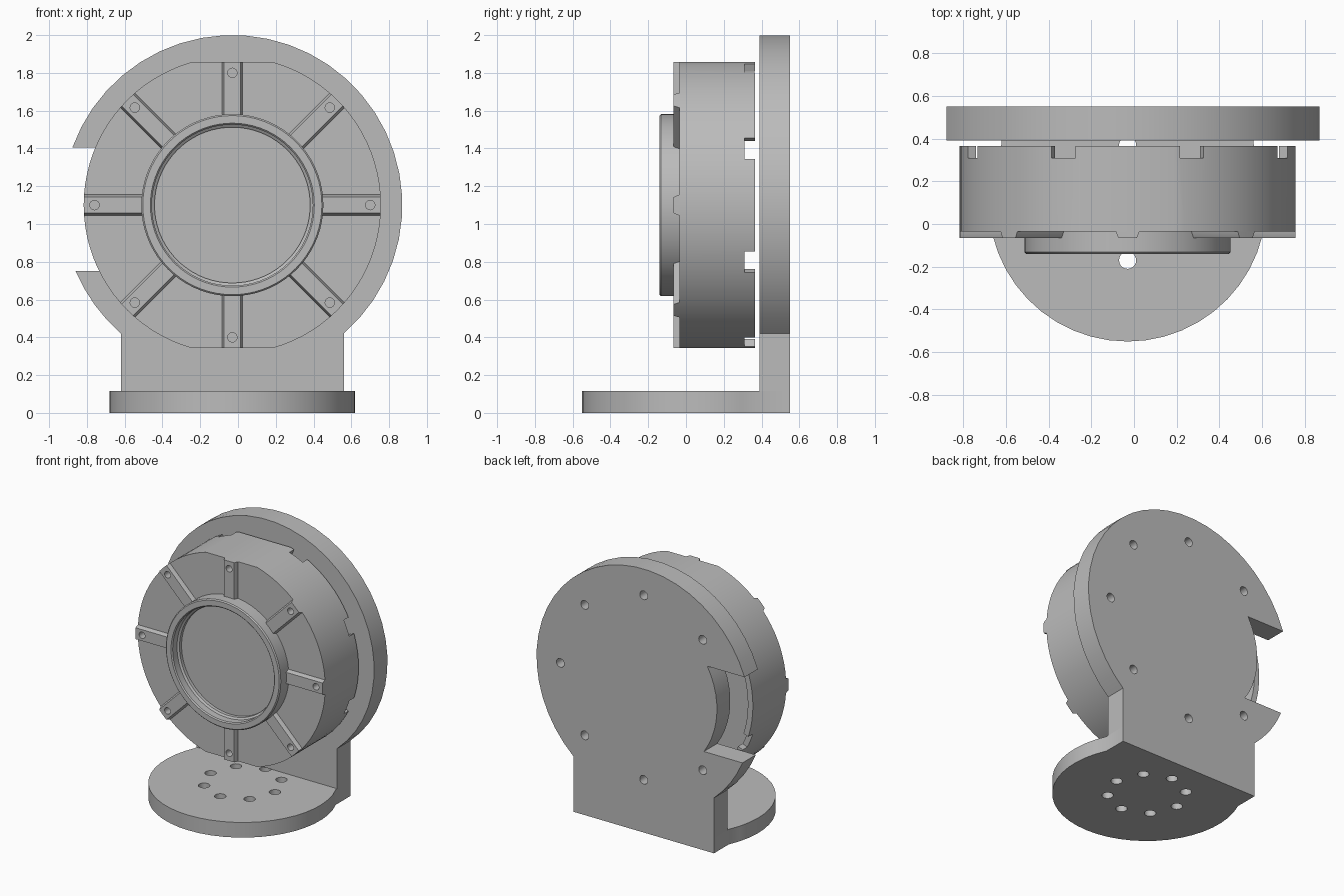
import bpy, bmesh
from math import sin, cos, asin, acos, radians, degrees, pi

if "Cube" in bpy.data.objects:
    bpy.data.objects.remove(bpy.data.objects["Cube"])

CX, CZ = -0.03, 1.10      # axis of the round housing
BASE_Y = 0.10             # centre of the round foot

grey = bpy.data.materials.new("plain grey")
grey.use_nodes = True
grey.diffuse_color = (0.5, 0.5, 0.5, 1)
grey.node_tree.nodes["Principled BSDF"].inputs["Base Color"].default_value = (0.5, 0.5, 0.5, 1)


def arc(r, a0, a1, n, u=0, v=0):
    """Points on an arc, angles in degrees, both ends included."""
    return [(u + r * cos(radians(a0 + (a1 - a0) * i / n)),
             v + r * sin(radians(a0 + (a1 - a0) * i / n))) for i in range(n + 1)]


def circle(r, n, u=0, v=0):
    return arc(r, 0, 360, n, u, v)[:-1]


def flatted(r, flat):
    """Circle with a flat at the top and the bottom."""
    a = degrees(asin(flat / r))
    return arc(r, -a, a, 36) + arc(r, 180 - a, 180 + a, 36)


def prism(bm, pts, d0, d1, upright=False):
    """Extrude an outline along y about the housing axis, or along z if upright."""
    def place(p, d):
        return (p[0] + CX, p[1], d) if upright else (p[0] + CX, d, p[1] + CZ)
    lo = [bm.verts.new(place(p, d0)) for p in pts]
    hi = [bm.verts.new(place(p, d1)) for p in pts]
    bm.faces.new(lo)
    bm.faces.new(hi[::-1])
    for i in range(len(pts)):
        j = (i + 1) % len(pts)
        bm.faces.new((lo[i], hi[i], hi[j], lo[j]))


def finish(bm, name):
    bmesh.ops.recalc_face_normals(bm, faces=bm.faces)
    mesh = bpy.data.meshes.new(name)
    bm.to_mesh(mesh)
    bm.free()
    mesh.materials.append(grey)
    ob = bpy.data.objects.new(name, mesh)
    bpy.context.collection.objects.link(ob)
    return ob


def solids(name, items, upright=False):
    bm = bmesh.new()
    for pts, d0, d1 in items:
        prism(bm, pts, d0, d1, upright)
    return finish(bm, name)


def activate(ob):
    bpy.ops.object.select_all(action='DESELECT')
    ob.select_set(True)
    bpy.context.view_layer.objects.active = ob


def boolean(ob, cutter, operation='DIFFERENCE', keep=False):
    cutter.hide_render = True
    mod = ob.modifiers.new("cut", 'BOOLEAN')
    mod.operation, mod.object, mod.solver = operation, cutter, 'EXACT'
    activate(ob)
    bpy.ops.object.modifier_apply(modifier=mod.name)
    if not keep:
        bpy.data.objects.remove(cutter)


def smooth(ob):
    activate(ob)
    bpy.ops.object.shade_smooth_by_angle(angle=radians(25))


def turned(pts, angle):
    c, s = cos(angle), sin(angle)
    return [(u * c - v * s, u * s + v * c) for u, v in pts]


# Back plate: disc and post in one outline, with a side notch
R, NR, HALF = 0.9, 0.615, 0.59
up, down = 0.305, 0.35
join = degrees(acos(HALF / R))
notch = lambda h, r: degrees(asin(h / r))
outline = (arc(R, -join, 180 - notch(up, R), 28)
           + arc(NR, 180 - notch(up, NR), 180 + notch(down, NR), 10)
           + arc(R, 180 + notch(down, R), 180 + join, 4)
           + [(-HALF, 0.115 - CZ), (HALF, 0.115 - CZ)])
plate = solids("back_plate", [(outline, 0.39, 0.55)])
boolean(plate, solids("plate_hole_cutter", [
    (circle(0.033, 20, 0.7 * cos(k * pi / 4), 0.7 * sin(k * pi / 4)), 0.3, 0.6)
    for k in range(8) if k != 4]))
smooth(plate)

# Foot: round at the front, square under the post, ring of eight holes
BR = 0.65
a = degrees(acos(HALF / BR))
foot = solids("foot", [(arc(BR, 180 - a, 360 + a, 30, 0, BASE_Y)
                        + [(HALF, 0.55), (-HALF, 0.55)], 0, 0.115)], True)
boolean(foot, solids("foot_hole_cutter", [
    (circle(0.04, 20, 0.27 * cos(k * pi / 4), BASE_Y + 0.27 * sin(k * pi / 4)), -0.1, 0.2)
    for k in range(8)], True))
smooth(foot)

# Housing: hollow drum with slots around the rear rim
housing = solids("housing", [(flatted(0.787, 0.757), -0.035, 0.365)])
boolean(housing, solids("cavity_cutter", [(flatted(0.745, 0.715), 0.03, 0.5)]))
slot = [(0.6, -0.06), (0.9, -0.06), (0.9, 0.06), (0.6, 0.06)]
boolean(housing, solids("slot_cutter", [
    (turned(slot, (k + 0.5) * pi / 4), 0.31, 0.5) for k in range(8)]))


# Ribs: eight raised bars with sloping sides, trimmed to the housing outline
bm = bmesh.new()
for k in range(8):
    ends = []
    for r in (0.46, 0.9):
        section = [(-0.055, -0.03), (-0.055, -0.037), (-0.043, -0.065),
                   (0.043, -0.065), (0.055, -0.037), (0.055, -0.03)]
        ring = []
        for w, y in section:
            (u, v), = turned([(r, w)], k * pi / 4)
            ring.append(bm.verts.new((u + CX, y, v + CZ)))
        ends.append(ring)
    bm.faces.new(ends[0])
    bm.faces.new(ends[1][::-1])
    for i in range(6):
        j = (i + 1) % 6
        bm.faces.new((ends[0][i], ends[1][i], ends[1][j], ends[0][j]))
ribs = finish(bm, "ribs")
boolean(ribs, solids("rib_trimmer", [(flatted(0.787, 0.757), -0.2, 0.1)]), 'INTERSECT')

# Screw holes through the ribs into the housing
screws = solids("screw_hole_cutter", [
    (circle(0.025, 16, r * cos(k * pi / 4), r * sin(k * pi / 4)), -0.2, 0.0)
    for k in range(8) for r in [0.70 if k in (2, 6) else 0.73]])
boolean(ribs, screws, keep=True)
boolean(housing, screws)
smooth(ribs)
smooth(housing)

# Front collar: turned ring with a stepped bore
profile = [(0.482, -0.03), (0.482, -0.132), (0.474, -0.14), (0.434, -0.14),
           (0.426, -0.132), (0.426, -0.08), (0.412, -0.07), (0.412, -0.03)]
N = 72
bm = bmesh.new()
rings = [[bm.verts.new((CX + r * cos(2 * pi * i / N), y, CZ + r * sin(2 * pi * i / N)))
          for r, y in profile] for i in range(N)]
for i in range(N):
    p, q = rings[i], rings[(i + 1) % N]
    for j in range(len(profile)):
        m = (j + 1) % len(profile)
        bm.faces.new((p[j], p[m], q[m], q[j]))
smooth(finish(bm, "front_collar"))

# Window disc set inside the collar
smooth(solids("window", [(circle(0.413, N), -0.045, -0.033)]))
